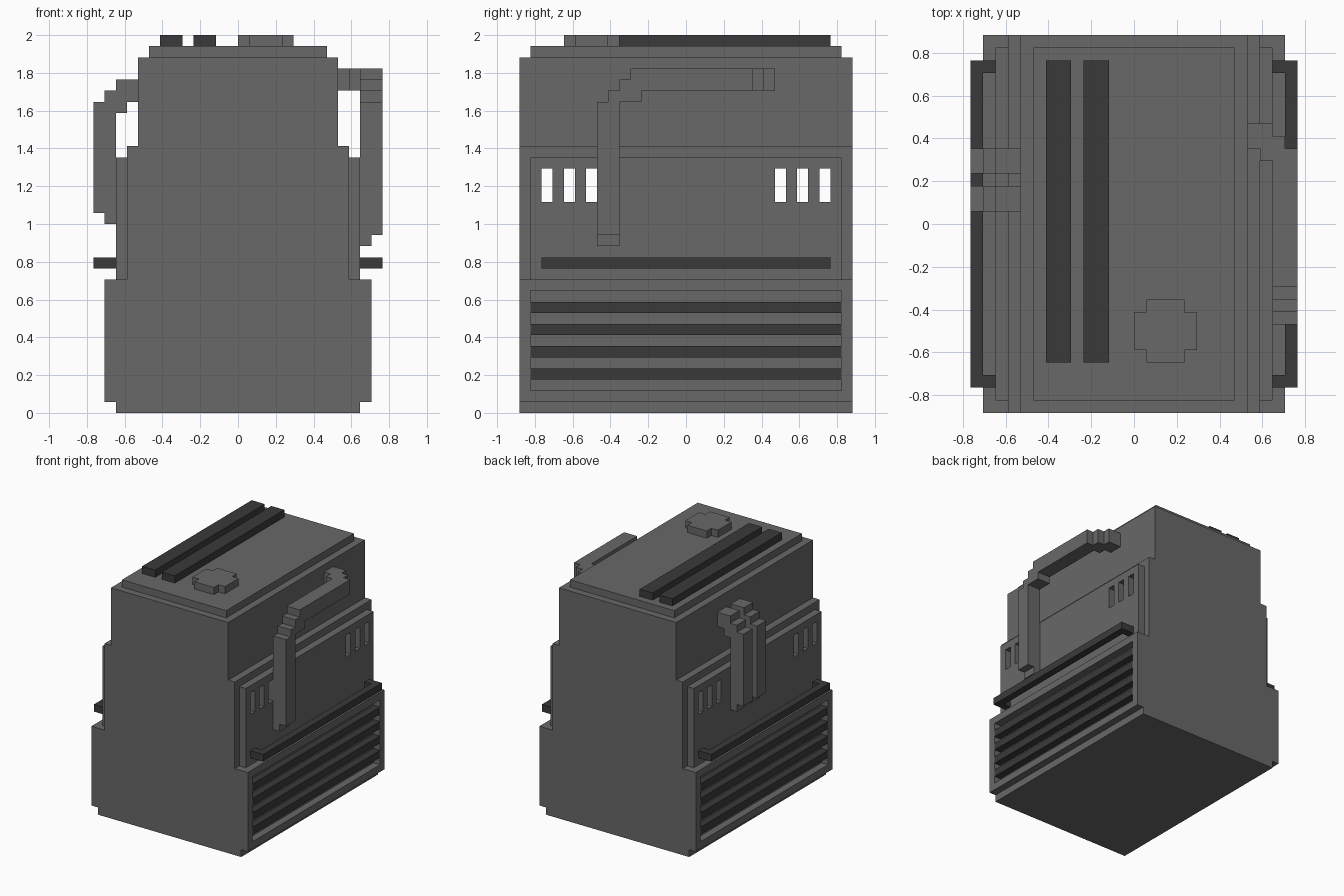
import bpy, bmesh

if "Cube" in bpy.data.objects:
    bpy.data.objects.remove(bpy.data.objects["Cube"])

U = 2 / 34  # size of one block


def material(name, value):
    m = bpy.data.materials.new(name)
    m.use_nodes = True
    color = (value, value, value, 1)
    m.diffuse_color = color
    m.node_tree.nodes["Principled BSDF"].inputs["Base Color"].default_value = color
    return m


GRAY = material("mid gray", 0.138)
DARK = material("dark gray", 0.042)


def extrude(name, points, axis, lo, hi, mat):
    """Extrude a 2D outline, given in blocks, along one axis."""
    bm = bmesh.new()
    verts = []
    for p in points:
        co = list(p)
        co.insert(axis, lo)
        verts.append(bm.verts.new([c * U for c in co]))
    face = bm.faces.new(verts)
    new = bmesh.ops.extrude_face_region(bm, geom=[face])["geom"]
    shift = [0, 0, 0]
    shift[axis] = (hi - lo) * U
    bmesh.ops.translate(bm, vec=shift,
                        verts=[g for g in new if isinstance(g, bmesh.types.BMVert)])
    bmesh.ops.recalc_face_normals(bm, faces=bm.faces[:])
    mesh = bpy.data.meshes.new(name)
    bm.to_mesh(mesh)
    bm.free()
    mesh.materials.append(mat)
    ob = bpy.data.objects.new(name, mesh)
    bpy.context.collection.objects.link(ob)
    return ob


def box(name, x, y, z, mat=GRAY):
    x, y = sorted(x), sorted(y)
    outline = [(x[0], y[0]), (x[1], y[0]), (x[1], y[1]), (x[0], y[1])]
    return extrude(name, outline, 2, z[0], z[1], mat)


def cut(target, cutter):
    cutter.hide_render = True
    mod = target.modifiers.new("cut", "BOOLEAN")
    mod.operation = "DIFFERENCE"
    mod.solver = "EXACT"
    mod.object = cutter
    bpy.context.view_layer.objects.active = target
    bpy.ops.object.modifier_apply(modifier=mod.name)


# Main body: stepped front outline, extruded front to back
half = [(11, 0), (11, 1), (12, 1), (12, 12), (10, 12), (10, 24), (9, 24), (9, 32)]
body = extrude("body", half + [(-x, z) for x, z in reversed(half)], 1, -15, 15, GRAY)
panels = [box(f"{n}_side_panel", (10 * s, 11 * s), (-14, 14), (12, 23))
          for s, n in ((1, "left"), (-1, "right"))]

# Vent slots running right through the body
for y in (-13, -11, -9, 8, 10, 12):
    slot = box("slot_cutter", (-14, 14), (y, y + 1), (19, 22))
    for part in [body] + panels:
        cut(part, slot)
    bpy.data.objects.remove(slot)

# Side grilles and rails
for s, n in ((1, "left"), (-1, "right")):
    recess = box("recess_cutter", (11 * s, 14 * s), (-14, 14), (2, 11))
    cut(body, recess)
    bpy.data.objects.remove(recess)
    for z in (3, 5, 7, 9):
        box(f"{n}_grille_slat", (11 * s, 12 * s), (-14, 14), (z, z + 1), DARK)
    box(f"{n}_rail", (12 * s, 13 * s), (-13, 13), (13, 14), DARK)
    for y in (-13, 12):
        box(f"{n}_rail_post", (11 * s, 12 * s), (y, y + 1), (13, 14), DARK)

# Lid with two strips and a round cap
box("lid", (-8, 8), (-14, 14), (32, 33))
for x in (-7, -4):
    box("lid_strip", (x, x + 2), (-11, 13), (33, 34), DARK)
cap = [(1, -11), (4, -11), (4, -10), (5, -10), (5, -7), (4, -7),
       (4, -6), (1, -6), (1, -7), (0, -7), (0, -10), (1, -10)]
extrude("filler_cap", cap, 2, 33, 34, GRAY)

# Long bent pipe on the left side
riser = [(-8, 16), (-8, 28), (-7, 28), (-7, 29), (-6, 29), (-6, 30), (-5, 30),
         (-5, 31), (5, 31), (5, 29), (-4, 29), (-4, 28), (-6, 28), (-6, 16)]
extrude("left_pipe", riser, 0, 11, 13, GRAY)
box("left_pipe_foot", (11, 12), (-8, -6), (15, 16))
elbow = [(13, 5), (13, 6), (12, 6), (12, 7), (11, 7), (11, 8),
         (9, 8), (9, 6), (10, 6), (10, 5)]
extrude("left_pipe_elbow", elbow, 2, 29, 31, GRAY)

# Two short pipes on the right side
pipe = [(-11, 17), (-12, 17), (-12, 18), (-13, 18), (-13, 28), (-12, 28), (-12, 29),
        (-11, 29), (-11, 30), (-9, 30), (-9, 28), (-10, 28), (-10, 27), (-11, 27)]
for y in (1, 4):
    extrude("right_pipe", pipe, 1, y, y + 2, GRAY)
